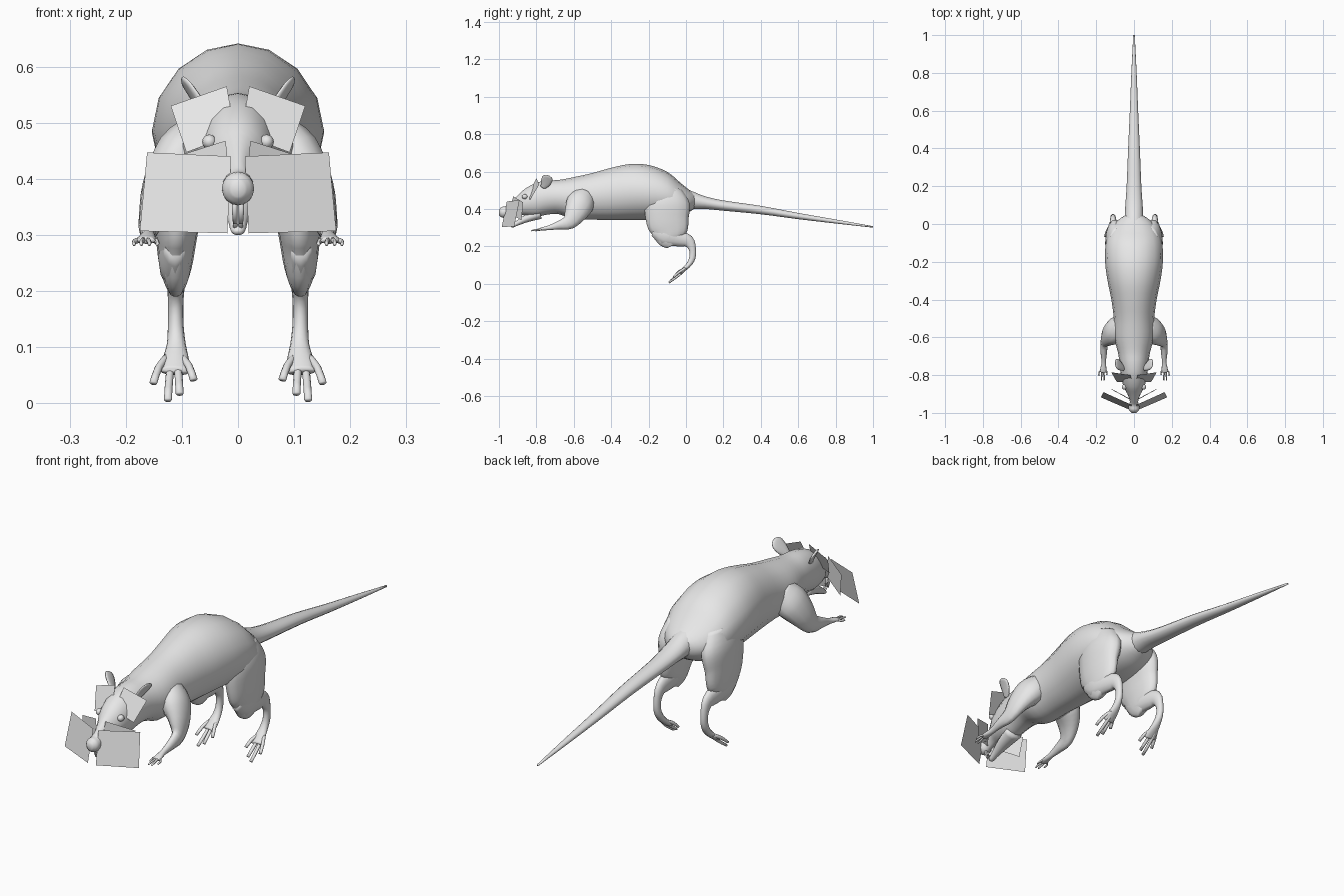
import bpy, bmesh, math
from mathutils import Vector

grey = bpy.data.materials.new("light grey")
grey.diffuse_color = (0.8, 0.8, 0.8, 1)


def finish(name, bm, mirror=False, smooth=True):
    bmesh.ops.recalc_face_normals(bm, faces=bm.faces)
    me = bpy.data.meshes.new(name)
    bm.to_mesh(me)
    bm.free()
    me.materials.append(grey)
    ob = bpy.data.objects.new(name, me)
    bpy.context.collection.objects.link(ob)
    if smooth:
        for p in me.polygons:
            p.use_smooth = True
    if mirror:
        ob.modifiers.new("mirror", 'MIRROR').use_mirror_merge = False
    return ob


def spline(st, steps):
    """Catmull-Rom through the stations."""
    out = []
    for i in range(len(st) - 1):
        p0, p1, p2, p3 = (st[max(0, min(len(st) - 1, i + k))] for k in (-1, 0, 1, 2))
        for s in range(steps):
            t = s / steps
            out.append([0.5 * (2*b + (c - a)*t + (2*a - 5*b + 4*c - d)*t*t + (3*b - a - 3*c + d)*t**3)
                        for a, b, c, d in zip(p0, p1, p2, p3)])
    return out + [list(st[-1])]


def loft(name, stations, sides=14, steps=3, mirror=False, upright=False):
    """Skin of oval rings; a station is x, y, z, half width, half height."""
    st = spline(stations, steps)
    bm = bmesh.new()
    rings = []
    for i, (x, y, z, rw, rh) in enumerate(st):
        a, b = st[max(0, i - 1)], st[min(len(st) - 1, i + 1)]
        tan = (Vector(b[:3]) - Vector(a[:3])).normalized()
        if upright:
            tan = Vector((0, 1, 0))
        side = Vector((1, 0, 0))
        side = (side - tan * side.dot(tan)).normalized()
        up = side.cross(tan)
        c = Vector((x, y, z))
        rings.append([bm.verts.new(c + side * rw * math.cos(k * math.tau / sides)
                                   + up * rh * math.sin(k * math.tau / sides)) for k in range(sides)])
    for r, q in zip(rings, rings[1:]):
        for k in range(sides):
            bm.faces.new((r[k], r[(k + 1) % sides], q[(k + 1) % sides], q[k]))
    bm.faces.new(rings[0])
    bm.faces.new(rings[-1])
    return finish(name, bm, mirror)


def ball(name, centre, size, mirror=True):
    bm = bmesh.new()
    bmesh.ops.create_uvsphere(bm, u_segments=12, v_segments=8, radius=1)
    bmesh.ops.scale(bm, vec=size, verts=bm.verts)
    bmesh.ops.translate(bm, vec=centre, verts=bm.verts)
    return finish(name, bm, mirror)


def card(name, corners):
    bm = bmesh.new()
    bm.faces.new([bm.verts.new(c) for c in corners])
    return finish(name, bm, True, False)


# Head and torso: y, top, bottom, half width
outline = [(-1.0, .395, .368, .012), (-.985, .411, .354, .027), (-.962, .415, .354, .028),
           (-.94, .435, .362, .022), (-.90, .472, .37, .035), (-.86, .508, .365, .056),
           (-.80, .54, .358, .069), (-.74, .552, .37, .076), (-.68, .555, .372, .085),
           (-.60, .57, .345, .105), (-.50, .592, .343, .107), (-.40, .62, .34, .12),
           (-.30, .64, .34, .14), (-.20, .635, .34, .153), (-.10, .598, .345, .149),
           (-.03, .54, .36, .125), (.02, .50, .385, .085), (.05, .48, .405, .04)]
loft("body", [(0, y, (t + b) / 2, w, (t - b) / 2) for y, t, b, w in outline],
     sides=16, upright=True)

# Tail
loft("tail", [(0, -.04, .46, .06, .06), (0, .03, .447, .05, .05), (0, .10, .434, .046, .035),
              (0, .20, .418, .039, .028), (0, .40, .394, .031, .023), (0, .60, .362, .022, .017),
              (0, .80, .333, .014, .011), (0, 1.0, .304, .004, .004)], upright=True)

# Lower jaw and front teeth
loft("lower_jaw", [(0, -.78, .375, .04, .03), (0, -.85, .35, .03, .022),
                   (0, -.90, .325, .018, .014), (0, -.928, .308, .013, .009),
                   (0, -.935, .303, .005, .004)], sides=10)
loft("upper_tooth", [(.006, -.955, .37, .005, .004), (.006, -.957, .345, .005, .004),
                     (.005, -.95, .32, .004, .002)], sides=6, steps=1, mirror=True)
loft("lower_tooth", [(.005, -.92, .305, .004, .004), (.005, -.94, .322, .004, .003),
                     (.005, -.945, .337, .003, .002)], sides=6, steps=1, mirror=True)

# Eyes and ears
ball("eye", (.051, -.862, .466), (.013, .015, .013))
loft("ear", [(.055, -.765, .515, .008, .014), (.070, -.752, .537, .007, .027),
             (.086, -.742, .56, .006, .031), (.096, -.737, .573, .005, .022),
             (.1, -.735, .578, .002, .008)], sides=10, mirror=True)

# Front legs with paws
loft("front_leg", [(.06, -.54, .47, .05, .06), (.10, -.565, .43, .055, .075),
                   (.135, -.59, .38, .038, .062), (.155, -.625, .33, .022, .04),
                   (.16, -.68, .313, .017, .023), (.16, -.73, .300, .012, .013),
                   (.162, -.765, .294, .016, .009), (.164, -.785, .290, .017, .006)],
     sides=12, mirror=True)
for i, (x, y) in enumerate([(.144, -.800), (.158, -.828), (.172, -.828), (.185, -.805)]):
    loft(f"front_toe_{i + 1}", [(.164 + (x - .164) * .4, -.772, .292, .004, .005),
                                (x, y + .02, .288, .004, .005), (x, y, .283, .003, .003)],
         sides=6, steps=2, mirror=True)

# Hind legs: thigh, then shin bending down into the foot
loft("thigh", [(.08, -.10, .50, .05, .08), (.098, -.10, .43, .054, .122),
               (.107, -.10, .35, .044, .118), (.11, -.09, .29, .036, .105),
               (.111, -.085, .24, .028, .075), (.111, -.07, .205, .014, .035)],
     sides=14, mirror=True, steps=4)
loft("hind_leg", [(.112, -.17, .29, .02, .035), (.112, -.11, .265, .031, .062),
                  (.111, -.04, .243, .025, .044), (.11, .012, .227, .018, .033),
                  (.111, .034, .185, .014, .019), (.111, .034, .14, .014, .017),
                  (.11, .017, .105, .017, .014), (.111, -.012, .076, .024, .011),
                  (.113, -.034, .056, .026, .008)], sides=12, mirror=True)
for i, (x, y, z) in enumerate([(.079, -.060, .040), (.104, -.082, .015),
                               (.125, -.092, .004), (.151, -.066, .034)]):
    loft(f"hind_toe_{i + 1}", [(.113 + (x - .113) * .3, 0, .085, .006, .007),
                               (.113 + (x - .113) * .75, -.035, (z + .085) / 2 + .004, .007, .007),
                               (x, y, z + .002, .007, .005)],
         sides=8, steps=2, mirror=True)

# Whisker cards on the snout and brow
card("front_whisker_card", [(.012, -.958, .44), (.162, -.89, .447),
                            (.175, -.918, .307), (.019, -.985, .303)])
card("rear_whisker_card", [(.022, -.925, .468), (.125, -.87, .435),
                           (.112, -.88, .34), (.012, -.935, .37)])
card("brow_whisker_card", [(.02, -.80, .565), (.12, -.785, .53),
                           (.092, -.835, .447), (.005, -.84, .48)])
